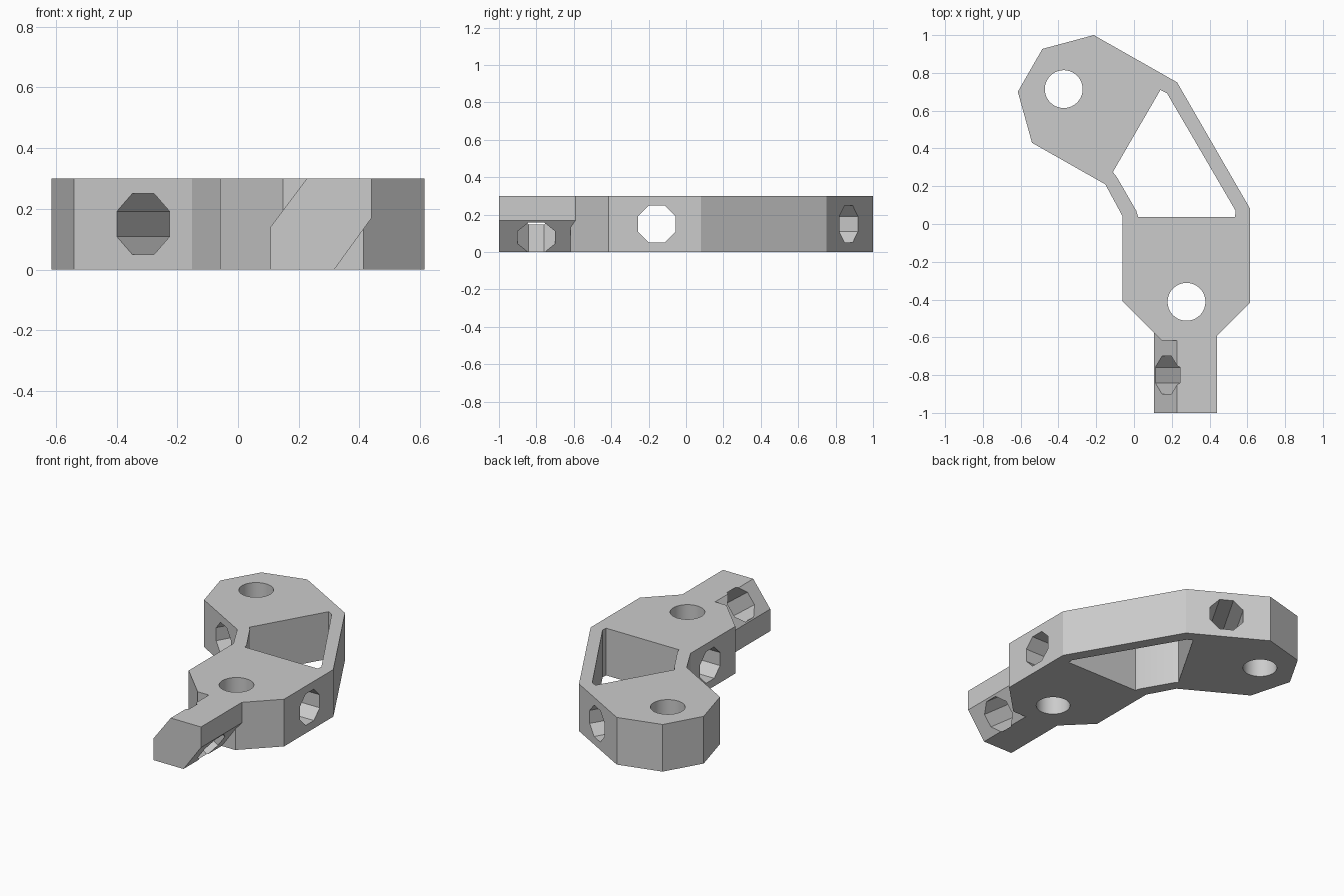
import bpy, math
from mathutils import Vector

cube = bpy.data.objects.get("Cube")
if cube:
    bpy.data.objects.remove(cube, do_unlink=True)

THICK = 0.3

grey = bpy.data.materials.new("plain grey")
grey.use_nodes = True
COLOUR = (0.6, 0.6, 0.6, 1)
grey.diffuse_color = COLOUR
grey.node_tree.nodes["Principled BSDF"].inputs["Base Color"].default_value = COLOUR


def prism(name, profile, offset):
    """Closed solid sweeping a planar profile (3D points) along an offset."""
    n = len(profile)
    base = [Vector(p) for p in profile]
    verts = base + [p + Vector(offset) for p in base]
    faces = [tuple(range(n))[::-1], tuple(range(n, 2 * n))]
    faces += [(i, (i + 1) % n, (i + 1) % n + n, i + n) for i in range(n)]
    mesh = bpy.data.meshes.new(name)
    mesh.from_pydata(verts, [], faces)
    mesh.materials.append(grey)
    obj = bpy.data.objects.new(name, mesh)
    bpy.context.collection.objects.link(obj)
    return obj


def bore(name, centre, axis, sides, inradius, length):
    """Regular prism centred on a point, flats facing across the axis."""
    axis = Vector(axis).normalized()
    ref = Vector((0, 1, 0)) if abs(axis.y) < 0.1 else Vector((0, 0, 1))
    u = axis.cross(ref).normalized()
    v = axis.cross(u)
    r = inradius / math.cos(math.pi / sides)
    start = Vector(centre) - axis * length / 2
    angles = [2 * math.pi * (i + 0.5) / sides for i in range(sides)]
    ring = [start + u * r * math.cos(a) + v * r * math.sin(a) for a in angles]
    return prism(name, ring, axis * length)


def combine(target, other, operation):
    """Apply a boolean and discard the helper."""
    mod = target.modifiers.new(operation.lower(), 'BOOLEAN')
    mod.operation, mod.object, mod.solver = operation, other, 'EXACT'
    bpy.context.view_layer.objects.active = target
    bpy.ops.object.modifier_apply(modifier=mod.name)
    bpy.data.objects.remove(other, do_unlink=True)


# Bent plate body
outline = [(-0.06, -0.41), (0.148, -0.617), (0.413, -0.617), (0.615, -0.415),
           (0.615, 0.08), (0.228, 0.75), (-0.213, 1.0), (-0.485, 0.927),
           (-0.615, 0.7), (-0.54, 0.43), (-0.152, 0.21), (-0.06, 0.04)]
bracket = prism("bracket_body", [(x, y, 0) for x, y in outline], (0, 0, THICK))

# Slanted hexagonal end bar
section = [(0.107, 0), (0.317, 0), (0.44, 0.17), (0.44, THICK),
           (0.227, THICK), (0.107, 0.14)]
bar = prism("end_bar", [(x, -1, z) for x, z in section], (0, 0.44, 0))
combine(bracket, bar, 'UNION')

# Triangular window between the two lobes
window = [(0.022, 0.038), (0.535, 0.038), (0.538, 0.07), (0.175, 0.692),
          (0.14, 0.71), (-0.112, 0.275), (-0.092, 0.25), (0.012, 0.07)]
cutters = [prism("window_cutter", [(x, y, -0.1) for x, y in window], (0, 0, 0.5))]

# Round upright holes, one through each lobe
for x, y in [(0.278, -0.412), (-0.372, 0.714)]:
    cutters.append(bore("round_cutter", (x, y, 0.15), (0, 0, 1), 48, 0.1, 0.6))

# Octagonal cross holes through each lobe and through the bar
for centre, axis, length in [((0.278, -0.157, 0.15), (1, 0, 0), 1),
                             ((-0.15, 0.582, 0.15), (0.5, 0.866, 0), 1),
                             ((0.274, -0.8, 0.152), (0.8, 0, -0.6), 0.6)]:
    cutters.append(bore("cross_cutter", centre, axis, 8, 0.1, length))

for cutter in cutters:
    combine(bracket, cutter, 'DIFFERENCE')

# Smooth round holes, crisp edges elsewhere
bpy.ops.object.select_all(action='DESELECT')
bracket.select_set(True)
bpy.context.view_layer.objects.active = bracket
bpy.ops.object.shade_smooth_by_angle(angle=math.radians(20))
